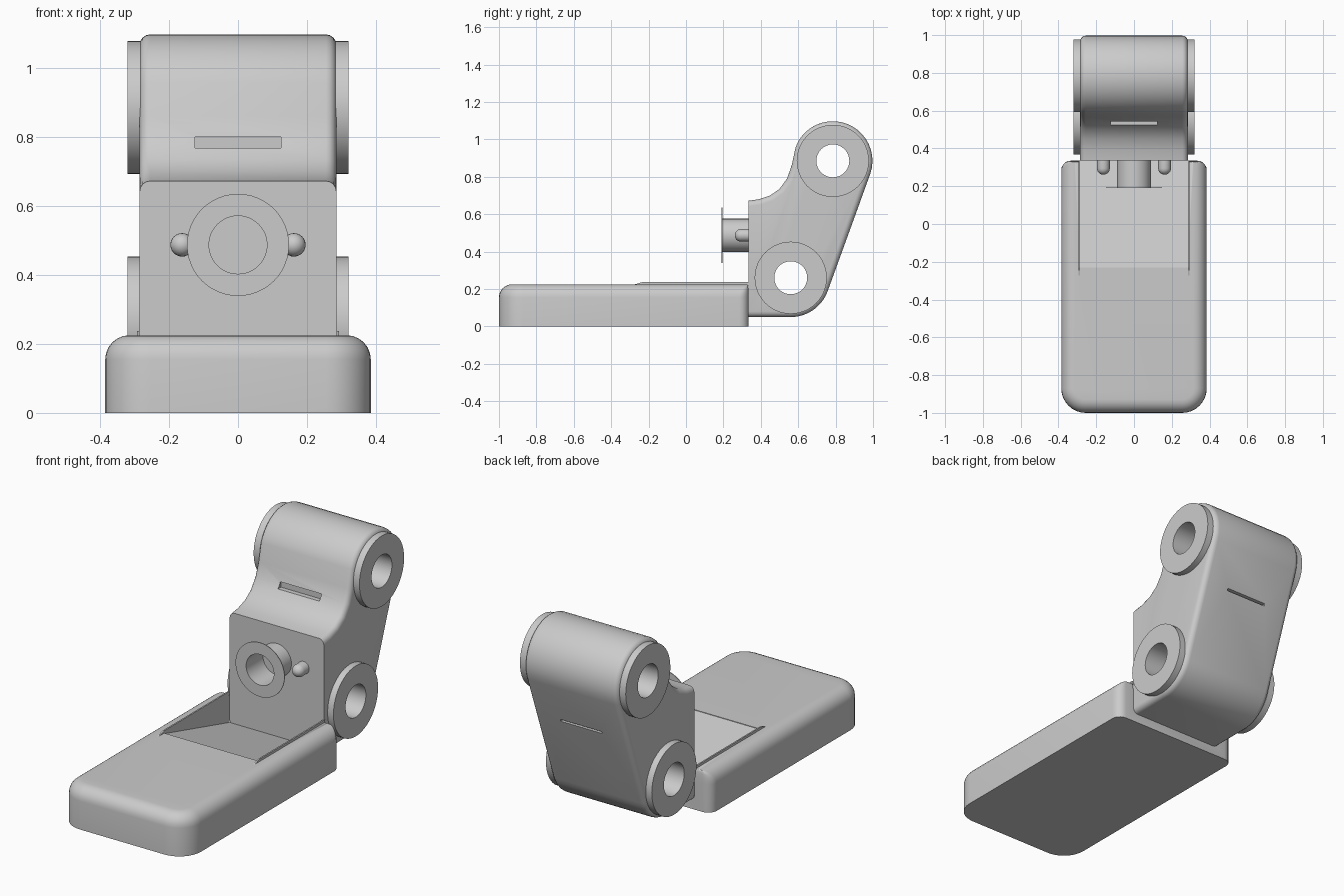
import bpy, bmesh, math
from mathutils import Matrix, Vector

cube = bpy.data.objects.get("Cube")
if cube:
    bpy.data.objects.remove(cube)

grey = bpy.data.materials.new("plain_grey")
grey.use_nodes = True
grey.diffuse_color = (0.6, 0.6, 0.6, 1)
grey.node_tree.nodes["Principled BSDF"].inputs["Base Color"].default_value = grey.diffuse_color

W = 0.285            # half width of the arm
FACE = 0.335         # y of the arm's front face
TOP = Vector((0.785, 0.885))
LOW = Vector((0.56, 0.26))


def finish(bm, name):
    bmesh.ops.recalc_face_normals(bm, faces=bm.faces)
    mesh = bpy.data.meshes.new(name)
    bm.to_mesh(mesh)
    bm.free()
    obj = bpy.data.objects.new(name, mesh)
    bpy.context.collection.objects.link(obj)
    mesh.materials.append(grey)
    return obj


def activate(obj):
    bpy.ops.object.select_all(action='DESELECT')
    obj.select_set(True)
    bpy.context.view_layer.objects.active = obj


def smooth(obj, angle=35):
    activate(obj)
    bpy.ops.object.shade_smooth_by_angle(angle=math.radians(angle))


def cut(obj, cutter):
    mod = obj.modifiers.new("cut", 'BOOLEAN')
    mod.operation = 'DIFFERENCE'
    mod.solver = 'EXACT'
    mod.object = cutter
    activate(obj)
    bpy.ops.object.modifier_apply(modifier=mod.name)
    bpy.data.objects.remove(cutter)


def arc(c, r, a0, a1, n):
    """Points (u, v) on an arc, angles in degrees."""
    angles = [math.radians(a0 + (a1 - a0) * i / n) for i in range(n + 1)]
    return [(c[0] + r * math.cos(a), c[1] + r * math.sin(a)) for a in angles]


def prism(points, x0, x1):
    """Side profile of (y, z) points swept along x."""
    bm = bmesh.new()
    face = bm.faces.new([bm.verts.new((x0, y, z)) for y, z in points])
    new = bmesh.ops.extrude_face_region(bm, geom=[face])["geom"]
    bmesh.ops.translate(bm, vec=(x1 - x0, 0, 0),
                        verts=[v for v in new if isinstance(v, bmesh.types.BMVert)])
    return bm


def box(x0, x1, y0, y1, z0, z1):
    return finish(prism([(y0, z0), (y1, z0), (y1, z1), (y0, z1)], x0, x1), "cutter")


def lathe(profile, name, axis, centre, steps=48):
    """Closed or axis-ended (radius, height) profile spun about an axis."""
    bm = bmesh.new()
    verts = [bm.verts.new((r, 0, h)) for r, h in profile]
    edges = [bm.edges.new(p) for p in zip(verts, verts[1:])]
    if profile[0][0] > 0:
        edges.append(bm.edges.new((verts[-1], verts[0])))
    bmesh.ops.spin(bm, geom=verts + edges, cent=(0, 0, 0), axis=(0, 0, 1),
                   angle=math.tau, steps=steps)
    bmesh.ops.remove_doubles(bm, verts=bm.verts, dist=1e-5)
    turn = Vector((0, 0, 1)).rotation_difference(Vector(axis)).to_matrix().to_4x4()
    bm.transform(Matrix.Translation(centre) @ turn)
    return finish(bm, name)


# Base block: stacked rounded outlines that pull in toward the top
HALF, HEIGHT, ROUND = 0.385, 0.225, 0.07


def outline(d):
    front, back = 0.13 - d, max(0.05 - d, 0.004)
    x, y0, y1 = HALF - d, -1 + d, FACE - 0.1 * d
    return (arc((x - back, y1 - back), back, 0, 90, 5)
            + arc((back - x, y1 - back), back, 90, 180, 5)
            + arc((front - x, y0 + front), front, 180, 270, 8)
            + arc((x - front, y0 + front), front, 270, 360, 8))


bm = bmesh.new()
rings = [[bm.verts.new((x, y, 0)) for x, y in outline(0)]]
for i in range(7):
    a = math.pi / 2 * i / 6
    z = HEIGHT - ROUND + ROUND * math.sin(a)
    rings.append([bm.verts.new((x, y, z)) for x, y in outline(ROUND * (1 - math.cos(a)))])
for low, high in zip(rings, rings[1:]):
    for i in range(len(low)):
        bm.faces.new((low[i - 1], low[i], high[i], high[i - 1]))
bm.faces.new(rings[0])
bm.faces.new(rings[-1])
base = finish(bm, "base_block")

# Sloping recess in front of the arm
cut(base, finish(prism([(-0.23, 0.222), (0.4, 0.05), (0.4, 0.4), (-0.23, 0.4)], -W, W), "cutter"))
smooth(base)

# Thin rails beside the recess
for side, s in (("left", 1), ("right", -1)):
    rail = [(-0.29, 0.22), (FACE, 0.22), (FACE, 0.238), (-0.23, 0.238)]
    finish(prism(rail, s * W, s * (W + 0.008)), side + "_rail")

# Arm: side profile with two round ends and a scooped front shoulder
profile = [(FACE, 0.05), (FACE, 0.672), (0.39, 0.68), (0.45, 0.70),
           (0.50, 0.735), (0.54, 0.79), (0.565, 0.86)]
profile += arc(TOP, 0.212, 160, -20, 20) + arc(LOW, 0.21, -20, -90, 10)
bm = prism(profile, -W, W)
rim = [e for e in bm.edges
       if abs(e.verts[0].co.x - e.verts[1].co.x) < 1e-5
       and max(v.co.y for v in e.verts) > FACE + 0.001]
bmesh.ops.bevel(bm, geom=rim, offset=0.03, segments=4, profile=0.5, affect='EDGES')
arm = finish(bm, "arm")

# Bores and narrow slots through the arm
for c in (TOP, LOW):
    bore = [(0, -0.5), (0.088, -0.5), (0.088, 0.5), (0, 0.5)]
    cut(arm, lathe(bore, "cutter", (1, 0, 0), (0, c.x, c.y)))
cut(arm, box(-0.125, 0.125, 0.45, 0.55, 0.768, 0.80))
cut(arm, box(-0.125, 0.125, 0.885, 1.0, 0.59, 0.602))
smooth(arm)

# Ring collars on both sides of each bore
for level, c in (("upper", TOP), ("lower", LOW)):
    for side, s in (("left", 1), ("right", -1)):
        ring = [(0.088, 0), (0.193, 0), (0.193, 0.037), (0.088, 0.037)]
        smooth(lathe(ring, f"{level}_{side}_collar", (s, 0, 0), (s * (W - 0.002), c.x, c.y)))

# Flanged tube on the front face
tube = [(0.084, 0), (0.089, 0), (0.089, 0.141), (0.148, 0.141), (0.148, 0.145), (0.084, 0.145)]
smooth(lathe(tube, "front_tube", (0, -1, 0), (0, FACE, 0.487)))

# Round-ended pegs beside the tube
for side, s in (("left", 1), ("right", -1)):
    peg = [(0, 0), (0.034, 0)] + arc((0, 0.04), 0.034, 0, 90, 6)[:-1] + [(0, 0.074)]
    smooth(lathe(peg, side + "_peg", (0, -1, 0), (s * 0.162, FACE, 0.487), 24))
